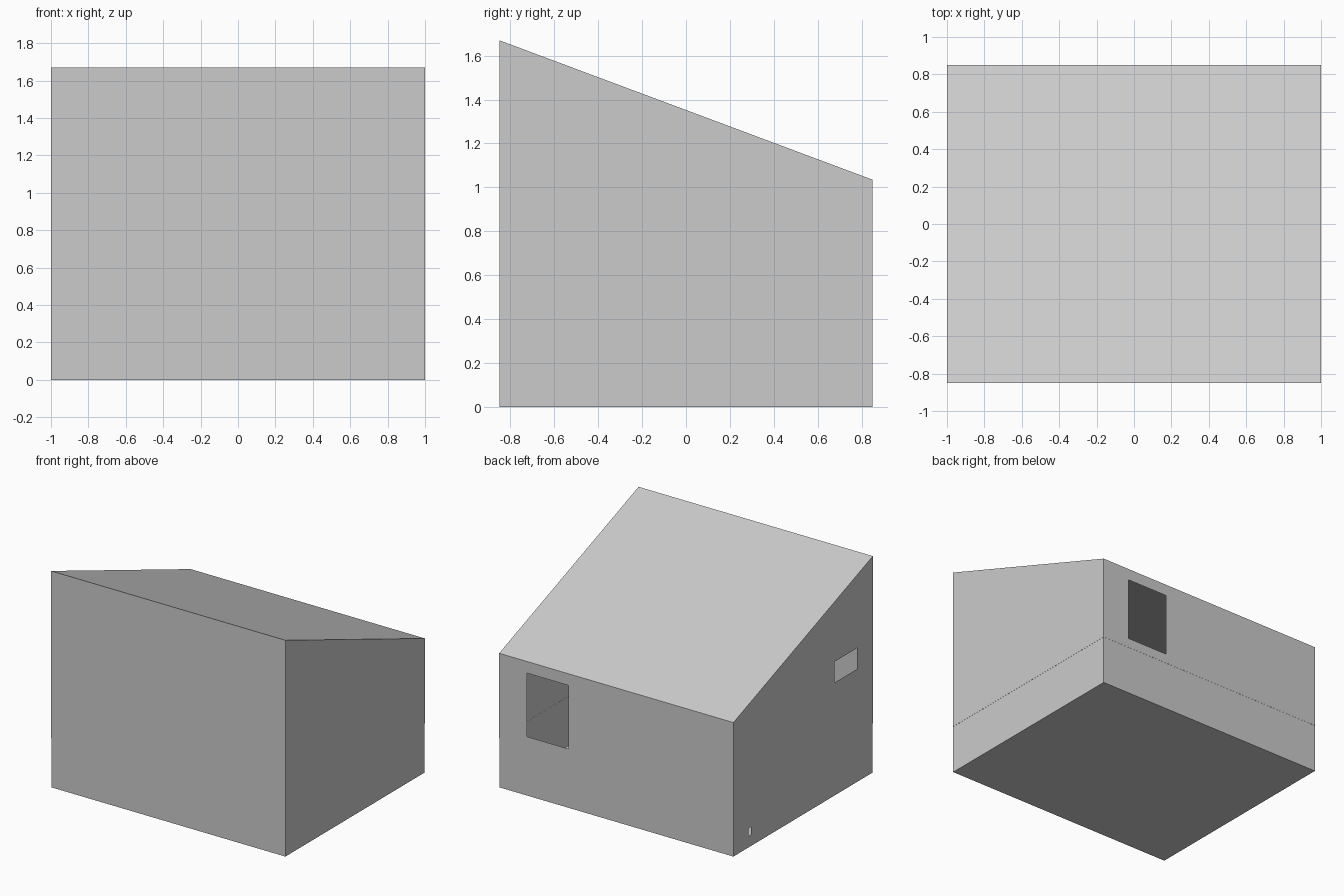
import bpy, bmesh
from mathutils import Vector

if "Cube" in bpy.data.objects:
    bpy.data.objects.remove(bpy.data.objects["Cube"])

HX, HY = 1.0, 0.85            # half width and half depth
BAND = 0.38                   # height of the base band
HIGH, LOW = 1.67, 1.035       # roof height at front and back


def roof_z(y):
    return HIGH + (LOW - HIGH) * (y + HY) / (2 * HY)


def panel(bm, place, half, bottom, top, hole=None):
    """Flat wall from -half to half; top is a function; hole = (u0, u1, z0, z1)."""
    us = [-half, half]
    rows = [lambda u: bottom, top]
    if hole:
        u0, u1, z0, z1 = hole
        us = [-half, u0, u1, half]
        rows = [lambda u: bottom, lambda u: z0, lambda u: z1, top]
    for i in range(len(us) - 1):
        for j in range(len(rows) - 1):
            if hole and i == 1 and j == 1:
                continue
            a, b = us[i], us[i + 1]
            pts = [(a, rows[j](a)), (b, rows[j](b)),
                   (b, rows[j + 1](b)), (a, rows[j + 1](a))]
            bm.faces.new([bm.verts.new(place(u, z)) for u, z in pts])


def finish(bm, name):
    """Weld, turn faces outwards and make the object."""
    bmesh.ops.remove_doubles(bm, verts=bm.verts, dist=0.0001)
    bm.normal_update()
    centre = Vector((0, 0, 0.6))
    for f in bm.faces:
        if f.normal.dot(f.calc_center_median() - centre) < 0:
            f.normal_flip()
    if name == "base_walls":
        bm.normal_update()
    mesh = bpy.data.meshes.new(name)
    bm.to_mesh(mesh)
    bm.free()
    bpy.context.collection.objects.link(bpy.data.objects.new(name, mesh))


def walls(name, hx, hy, bottom, front, back, side, back_hole, left_hole):
    bm = bmesh.new()
    panel(bm, lambda u, z: (u, -hy, z), hx, bottom, front)
    panel(bm, lambda u, z: (u, hy, z), hx, bottom, back, back_hole)
    panel(bm, lambda u, z: (-hx, u, z), hy, bottom, side, left_hole)
    panel(bm, lambda u, z: (hx, u, z), hy, bottom, side)
    finish(bm, name)


def sheet(name, hx, hy, height):
    bm = bmesh.new()
    bm.faces.new([bm.verts.new((x * hx, y * hy, height(y * hy)))
                  for x, y in ((-1, -1), (1, -1), (1, 1), (-1, 1))])
    finish(bm, name)


# Base band with a small vent in the left side, very slightly inset
INSET = 0.001
flat = lambda u: BAND
walls("base_walls", HX - INSET, HY - INSET, 0, flat, flat, flat,
      None, (0.632, 0.667, 0.088, 0.147))

# Upper walls with a back window and a left window
walls("upper_walls", HX, HY, BAND, lambda u: HIGH, lambda u: LOW, roof_z,
      (0.41, 0.764, 0.455, 0.945), (-0.654, -0.385, 0.872, 1.034))

# Floor and sloping roof
sheet("floor", HX - INSET, HY - INSET, lambda y: 0)
sheet("roof", HX, HY, roof_z)
